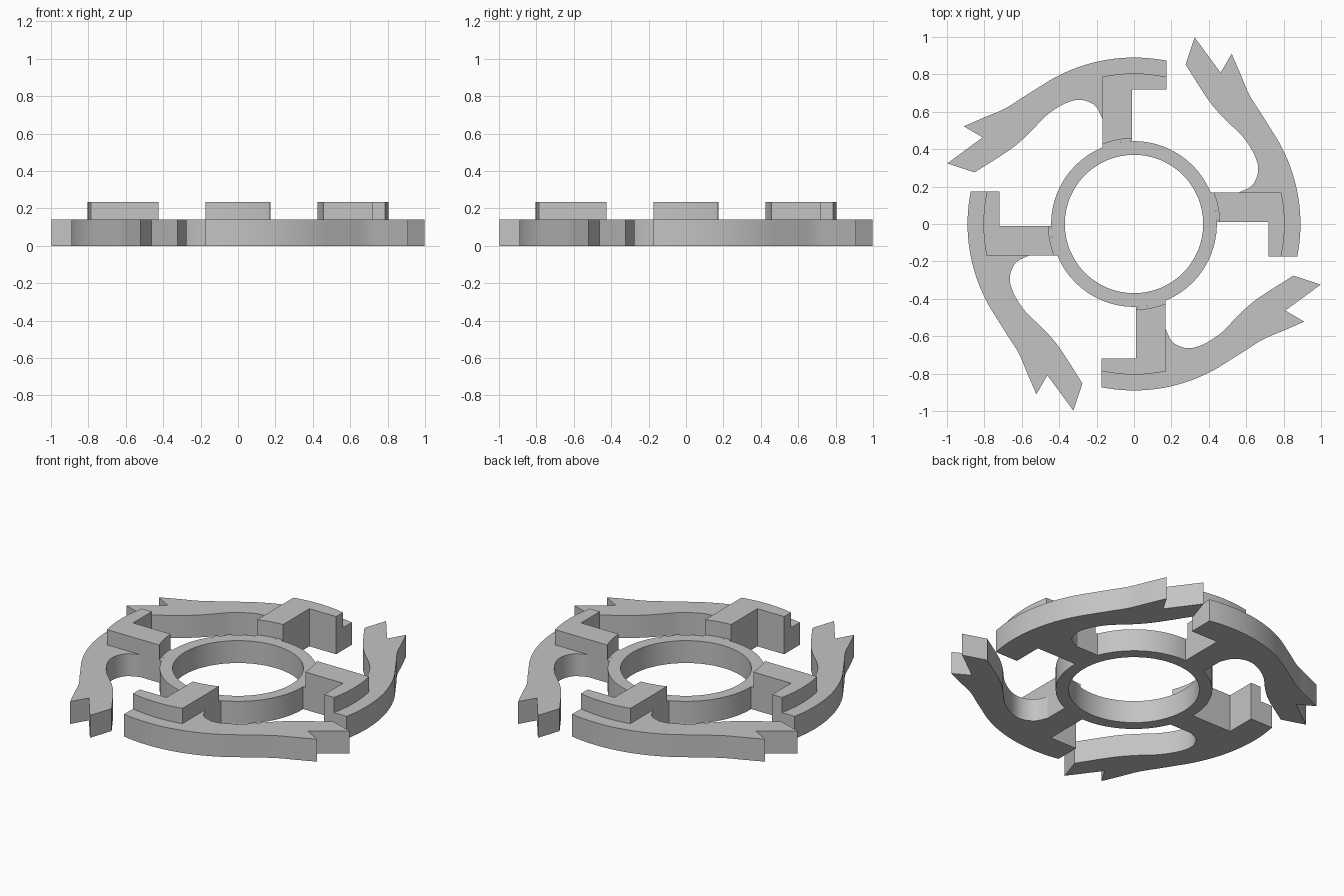
import bpy, bmesh, math
from mathutils import Vector

cube = bpy.data.objects.get("Cube")
if cube:
    bpy.data.objects.remove(cube, do_unlink=True)

LOW, TOP = 0.14, 0.235             # heights of the base layer and raised blocks
RING_IN, RING_OUT = 0.37, 0.443    # hub radii
ARM_R, BLOCK_R = 0.89, 0.805       # outer radii of arm and raised block
STEM_L, STEM_R, FOOT_L, FOOT_Y = 0.01, 0.168, -0.175, -0.718

grey = bpy.data.materials.new("plain grey")
grey.use_nodes = True
grey.diffuse_color = (0.55, 0.55, 0.55, 1)
grey.node_tree.nodes["Principled BSDF"].inputs["Base Color"].default_value = grey.diffuse_color


def arc(radius, x0, x1, steps):
    """Arc on the -y side of a circle, running from x0 to x1."""
    a0, a1 = math.asin(x0 / radius), math.asin(x1 / radius)
    angles = [a0 + (a1 - a0) * i / steps for i in range(steps + 1)]
    return [(radius * math.sin(a), -radius * math.cos(a)) for a in angles]


def smooth_path(points, steps=6):
    """Smooth curve through all the points."""
    p = [Vector(q) for q in points]
    p = [2 * p[0] - p[1]] + p + [2 * p[-1] - p[-2]]
    out = []
    for a, b, c, d in zip(p, p[1:], p[2:], p[3:]):
        for i in range(steps):
            t = i / steps
            out.append(tuple(0.5 * (2 * b + (c - a) * t + (2 * a - 5 * b + 4 * c - d) * t * t
                                    + (3 * b - a - 3 * c + d) * t ** 3)))
    return out + [tuple(points[-1])]


def finish(name, bm):
    bmesh.ops.recalc_face_normals(bm, faces=bm.faces)
    mesh = bpy.data.meshes.new(name)
    bm.to_mesh(mesh)
    bm.free()
    mesh.materials.append(grey)
    return add(name, mesh, True)


def add(name, mesh, shade=False):
    obj = bpy.data.objects.new(name, mesh)
    bpy.context.collection.objects.link(obj)
    if shade:
        bpy.ops.object.select_all(action='DESELECT')
        obj.select_set(True)
        bpy.context.view_layer.objects.active = obj
        bpy.ops.object.shade_smooth_by_angle(angle=math.radians(25))
    return obj


def prism(name, outline, z0, z1):
    bm = bmesh.new()
    base = bm.faces.new([bm.verts.new((x, y, z0)) for x, y in outline])
    up = bmesh.ops.extrude_face_region(bm, geom=[base], use_keep_orig=True)
    verts = [g for g in up["geom"] if isinstance(g, bmesh.types.BMVert)]
    bmesh.ops.translate(bm, verts=verts, vec=(0, 0, z1 - z0))
    return finish(name, bm)


# Hub ring: a rectangular section spun about the axis
bm = bmesh.new()
section = [bm.verts.new((r, 0, z)) for r, z in
           ((RING_IN, 0), (RING_OUT, 0), (RING_OUT, LOW), (RING_IN, LOW))]
edges = [bm.edges.new((section[i], section[(i + 1) % 4])) for i in range(4)]
bmesh.ops.spin(bm, geom=section + edges, cent=(0, 0, 0), axis=(0, 0, 1),
               angle=math.tau, steps=96, use_merge=True)
bmesh.ops.remove_doubles(bm, verts=bm.verts, dist=0.0001)
finish("hub_ring", bm)

# Base arm: foot, stem and sweeping tail with a notched end
foot = [(STEM_L, FOOT_Y), (FOOT_L, FOOT_Y)]
outer = arc(ARM_R, FOOT_L, 0.5, 24)
flare = smooth_path([outer[-1], (0.59, -0.68), (0.69, -0.617), (0.80, -0.57), (0.91, -0.522)])
notch = [(0.809, -0.463), (0.998, -0.324)]
inner = smooth_path([(0.852, -0.276), (0.664, -0.397), (0.565, -0.481), (0.465, -0.583),
                     (0.36, -0.648), (0.279, -0.663), (0.206, -0.631), (STEM_R, -0.56)])
arm_outline = arc(RING_OUT, STEM_R, STEM_L, 8) + foot + outer[:-1] + flare + notch + inner

# Raised L-shaped block on the stem and foot
block_outline = arc(0.458, STEM_R, STEM_L, 8) + foot + arc(BLOCK_R, FOOT_L, STEM_R, 12)

arm = prism("arm_front", arm_outline, 0, LOW)
block = prism("raised_block_front", block_outline, LOW, TOP)

# Repeat around the hub
for i, side in enumerate(("left", "back", "right"), 1):
    for part, name in ((arm, "arm_"), (block, "raised_block_")):
        add(name + side, part.data).rotation_euler.z = i * math.pi / 2
